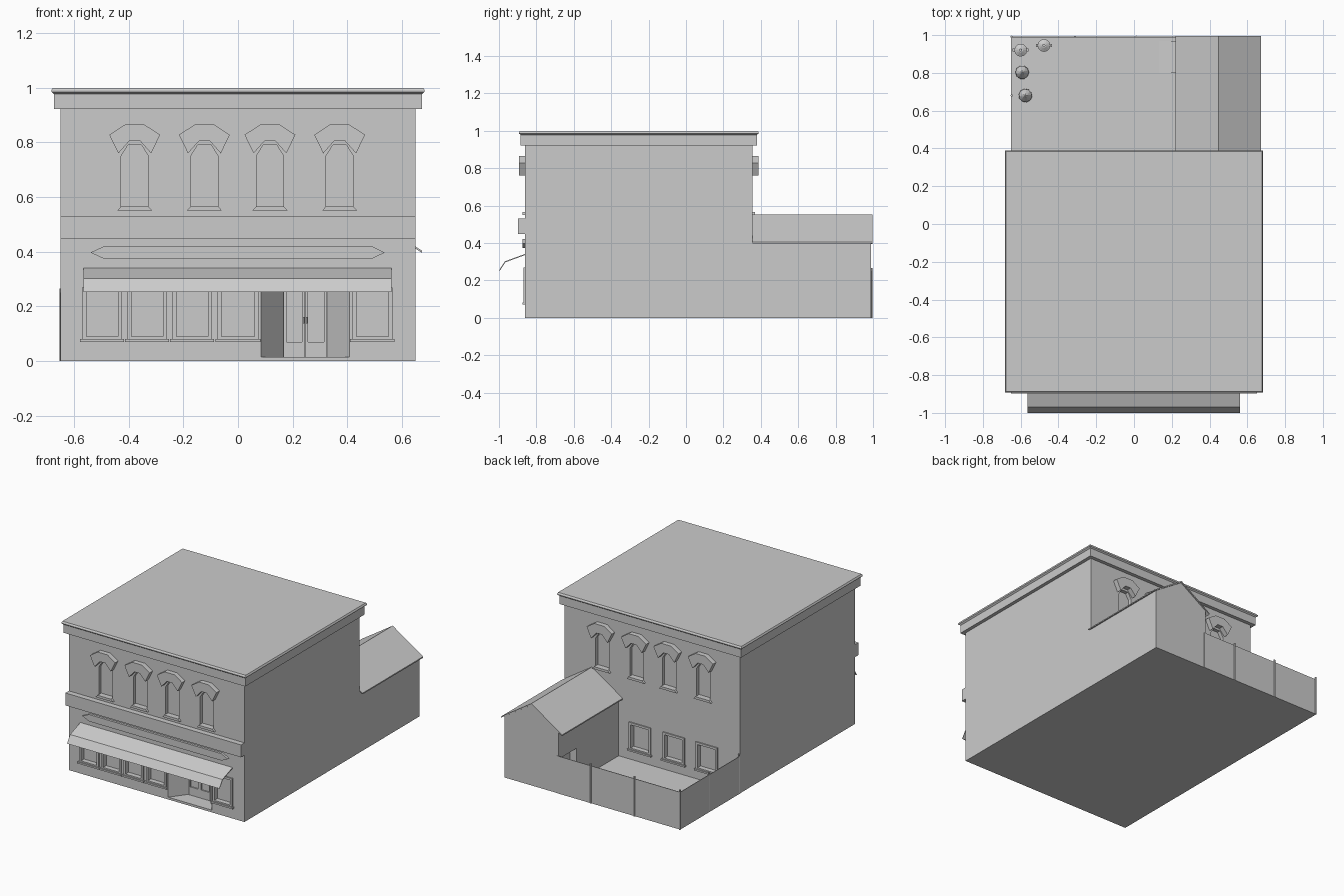
import bpy, bmesh, math
from mathutils import Matrix, Vector

if "Cube" in bpy.data.objects:
    bpy.data.objects.remove(bpy.data.objects["Cube"])

FRONT, BACK = -0.86, 0.355


def add(bm, pts, a, b, axis='y'):
    """Extrude a 2D polygon from a to b along the given axis."""
    def place(p, t):
        return {'x': (t, p[0], p[1]), 'y': (p[0], t, p[1]), 'z': (p[0], p[1], t)}[axis]
    lo = [bm.verts.new(place(p, a)) for p in pts]
    hi = [bm.verts.new(place(p, b)) for p in pts]
    n = len(pts)
    faces = [bm.faces.new(lo), bm.faces.new(hi[::-1])]
    for i in range(n):
        faces.append(bm.faces.new((lo[i], hi[i], hi[(i + 1) % n], lo[(i + 1) % n])))
    bmesh.ops.recalc_face_normals(bm, faces=faces)


def box(bm, x0, x1, y0, y1, z0, z1):
    add(bm, [(x0, y0), (x1, y0), (x1, y1), (x0, y1)], z0, z1, 'z')


def finish(bm, name):
    me = bpy.data.meshes.new(name)
    bm.to_mesh(me)
    bm.free()
    ob = bpy.data.objects.new(name, me)
    bpy.context.collection.objects.link(ob)
    return ob


def prism(name, pts, a, b, axis='y'):
    bm = bmesh.new()
    add(bm, pts, a, b, axis)
    return finish(bm, name)


def block(name, *dims):
    bm = bmesh.new()
    box(bm, *dims)
    return finish(bm, name)


def carve(ob, cut_bm):
    """Cut the recesses out of a body and drop the cutter."""
    cutter = finish(cut_bm, ob.name + "_cutter")
    cutter.hide_render = True
    mod = ob.modifiers.new("recesses", 'BOOLEAN')
    mod.operation, mod.solver, mod.object = 'DIFFERENCE', 'EXACT', cutter
    dg = bpy.context.evaluated_depsgraph_get()
    me = bpy.data.meshes.new_from_object(ob.evaluated_get(dg))
    ob.modifiers.clear()
    ob.data = me
    bpy.data.objects.remove(cutter)


cuts = bmesh.new()


def arched_window(cx, wall, d, tag):
    # recessed opening with chamfered head
    half = [(0.05, 0.565), (0.05, 0.75), (0.025, 0.79)]
    shape = [(cx + x, z) for x, z in half] + [(cx - x, z) for x, z in half[::-1]]
    add(cuts, shape, wall - d * 0.025, wall + d * 0.02)
    # projecting hood and sill
    outer = [(0.093, 0.828), (0.036, 0.865)]
    inner = [(0.02, 0.805), (0.06, 0.76)]
    hood = ([(cx - x, z) for x, z in outer] + [(cx + x, z) for x, z in outer[::-1]]
            + [(cx + x, z) for x, z in inner[::-1]] + [(cx - x, z) for x, z in inner])
    prism(tag + "_window_hood", hood, wall - d * 0.002, wall + d * 0.032)
    sill = [(cx - 0.065, 0.55), (cx + 0.065, 0.55), (cx + 0.05, 0.566), (cx - 0.05, 0.566)]
    prism(tag + "_window_sill", sill, wall - d * 0.002, wall + d * 0.015)


def square_window(x0, x1, z0, z1, wall, d, tag):
    # recessed pane with raised casing and sill
    t = 0.015
    box(cuts, x0 + t, x1 - t, wall - 0.025, wall + 0.025, z0 + t, z1 - t)
    ya, yb = wall - d * 0.004, wall + d * 0.008
    bm = bmesh.new()
    box(bm, x0, x0 + t, ya, yb, z0, z1)
    box(bm, x1 - t, x1, ya, yb, z0, z1)
    box(bm, x0 + t, x1 - t, ya, yb, z1 - t, z1)
    box(bm, x0 - 0.008, x1 + 0.008, ya, wall + d * 0.015, z0 - 0.005, z0 + t * 0.4)
    box(bm, x0 + t, x1 - t, ya, yb, z0 + t * 0.4, z0 + t)
    finish(bm, tag + "_window_frame")


for wall, d, tag in ((FRONT, -1, "front"), (BACK, 1, "back")):
    for cx in (-0.378, -0.123, 0.117, 0.372):
        arched_window(cx, wall, d, tag)
for x0, x1 in ((-0.57, -0.425), (-0.405, -0.26), (-0.24, -0.095), (-0.075, 0.075), (0.418, 0.565)):
    square_window(x0, x1, 0.075, 0.27, FRONT, -1, "shop")
for cx in (-0.405, -0.16, 0.09):
    square_window(cx - 0.08, cx + 0.08, 0.075, 0.26, BACK, 1, "back_lower")

# splayed entrance recess
add(cuts, [(0.085, FRONT - 0.02), (0.085, FRONT), (0.167, FRONT + 0.11),
           (0.325, FRONT + 0.11), (0.408, FRONT), (0.408, FRONT - 0.02)], 0.015, 0.27, 'z')
body = block("main_building", -0.65, 0.65, FRONT, BACK, 0, 0.95)
carve(body, cuts)

# double doors: stiles and rails around the panes, plus handles
door_y = FRONT + 0.11
bm = bmesh.new()
for x0, x1 in ((0.167, 0.245), (0.247, 0.325)):
    y0, y1 = door_y - 0.008, door_y + 0.002
    box(bm, x0, x0 + 0.01, y0, y1, 0.015, 0.27)
    box(bm, x1 - 0.01, x1, y0, y1, 0.015, 0.27)
    box(bm, x0 + 0.01, x1 - 0.01, y0, y1, 0.015, 0.07)
    box(bm, x0 + 0.01, x1 - 0.01, y0, y1, 0.255, 0.27)
finish(bm, "entrance_doors")
for cx in (0.24, 0.252):
    block("door_handle", cx - 0.003, cx + 0.003, door_y - 0.018, door_y - 0.007, 0.138, 0.162)

# belt course, blank sign board, awning
block("belt_course", -0.65, 0.65, FRONT - 0.037, FRONT + 0.002, 0.447, 0.53)
prism("sign_board", [(-0.54, 0.397), (-0.49, 0.374), (0.49, 0.374), (0.537, 0.397),
                     (0.49, 0.42), (-0.49, 0.42)], FRONT - 0.015, FRONT + 0.002)
prism("awning", [(FRONT + 0.002, 0.342), (-0.968, 0.302), (-1.0, 0.253),
                 (-0.995, 0.252), (-0.965, 0.297), (FRONT + 0.002, 0.336)], -0.565, 0.562, 'x')

# cornice and flared roof cap
block("cornice", -0.673, 0.673, FRONT - 0.024, BACK + 0.024, 0.922, 0.98)
bm = bmesh.new()
rings = []
for grow, z in ((0.023, 0.977), (0.033, 0.985), (0.033, 0.992), (0.028, 1.0)):
    x, y0, y1 = 0.65 + grow, FRONT - grow, BACK + grow
    rings.append([bm.verts.new((px, py, z)) for px, py in ((-x, y0), (x, y0), (x, y1), (-x, y1))])
for a, b in zip(rings, rings[1:]):
    for i in range(4):
        bm.faces.new((a[i], a[(i + 1) % 4], b[(i + 1) % 4], b[i]))
bm.faces.new(rings[0][::-1])
bm.faces.new(rings[-1])
finish(bm, "roof_cap")

# rear annex with a doorway and gable roof
annex = prism("annex", [(0.25, 0), (0.65, 0), (0.65, 0.41), (0.448, 0.54), (0.25, 0.412)], BACK, 0.99)
hole = bmesh.new()
box(hole, 0.2, 0.30, 0.80, 0.97, 0.02, 0.23)
carve(annex, hole)
prism("annex_roof", [(0.22, 0.402), (0.448, 0.551), (0.673, 0.404), (0.673, 0.396),
                     (0.448, 0.541), (0.22, 0.394)], BACK, 0.996)
prism("annex_ramp", [(0.09, 0.005), (0.255, 0.005), (0.255, 0.025)], 0.80, 0.97)

# yard slab and fence
block("yard_floor", -0.65, 0.25, BACK, 0.99, 0, 0.01)
block("back_fence", -0.65, 0.26, 0.988, 0.992, 0, 0.25)
block("side_fence", -0.652, -0.648, BACK, 0.99, 0, 0.25)
for x, y in ((-0.648, 0.991), (-0.312, 0.991), (0.012, 0.991), (-0.648, 0.68), (-0.648, 0.365)):
    bm = bmesh.new()
    bmesh.ops.create_cone(bm, cap_ends=True, segments=8, radius1=0.006, radius2=0.006, depth=0.265,
                          matrix=Matrix.Translation((x, y, 0.1325)))
    finish(bm, "fence_post")

# trash cans with domed lids and side handles
for x, y in ((-0.60, 0.92), (-0.477, 0.945)):
    bm = bmesh.new()
    for r1, r2, z, h in ((0.025, 0.03, 0.01, 0.085), (0.034, 0.034, 0.095, 0.008),
                         (0.032, 0.012, 0.103, 0.012), (0.008, 0.008, 0.115, 0.008)):
        bmesh.ops.create_cone(bm, cap_ends=True, segments=12, radius1=r1, radius2=r2, depth=h,
                              matrix=Matrix.Translation((x, y, z + h / 2)))
    for s in (-1, 1):
        box(bm, x + s * 0.034 - 0.008, x + s * 0.034 + 0.008, y - 0.008, y + 0.008, 0.075, 0.08)
    finish(bm, "trash_can")

# tied trash bags
for x, y, turn in ((-0.592, 0.803, 0.3), (-0.575, 0.68, 1.4)):
    bm = bmesh.new()
    bmesh.ops.create_icosphere(bm, subdivisions=2, radius=0.036)
    for v in bm.verts:
        v.co.z = max(v.co.z, -0.024)
        if v.co.z > 0.03:
            v.co = Vector((v.co.x * 0.5, v.co.y * 0.5, v.co.z + 0.015))
    bm.transform(Matrix.Translation((x, y, 0.034)) @ Matrix.Rotation(turn, 4, 'Z'))
    finish(bm, "trash_bag")
